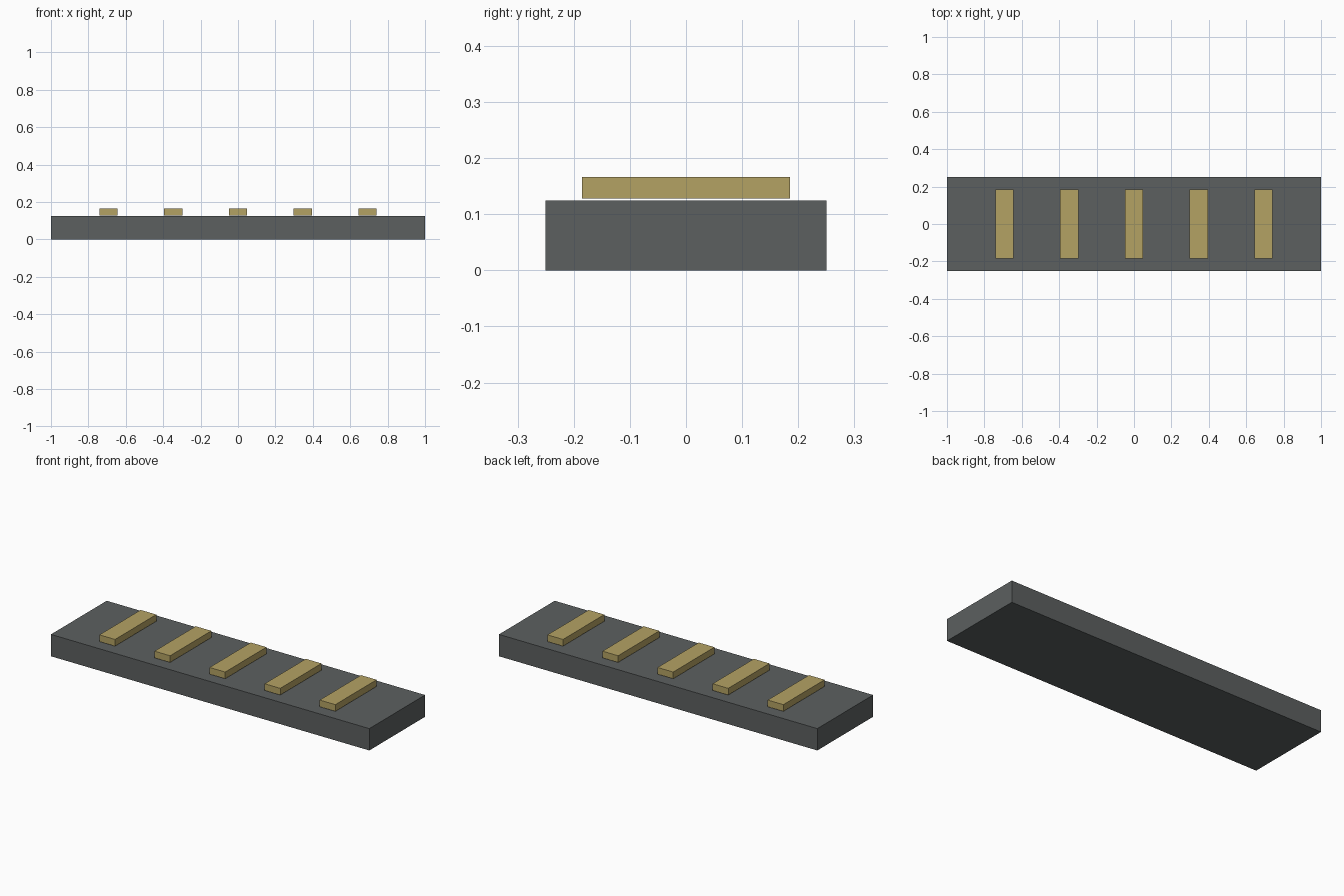
import bpy

if "Cube" in bpy.data.objects:
    bpy.data.objects.remove(bpy.data.objects["Cube"])


def make_material(name, rgb):
    mat = bpy.data.materials.new(name)
    mat.diffuse_color = (*rgb, 1.0)
    mat.use_nodes = True
    mat.node_tree.nodes["Principled BSDF"].inputs["Base Color"].default_value = mat.diffuse_color
    return mat


def add_box(name, centre, size, mat):
    bpy.ops.mesh.primitive_cube_add(size=1, location=centre)
    obj = bpy.context.object
    obj.name = name
    obj.scale = size
    bpy.ops.object.transform_apply(location=False, rotation=False, scale=True)
    obj.data.materials.append(mat)
    return obj


grey = make_material("dark_grey", (0.107, 0.117, 0.117))
tan = make_material("brass_tan", (0.456, 0.361, 0.127))

# Flat slab
BASE_H = 0.124
add_box("base_slab", (0, 0, BASE_H / 2), (2.0, 0.5, BASE_H), grey)

# Row of evenly spaced bars hovering just above the slab
BAR_BOTTOM, BAR_TOP = 0.128, 0.166
SPACING = 0.346
for i in range(5):
    add_box(f"cross_bar_{i + 1}",
            ((i - 2) * SPACING, 0, (BAR_BOTTOM + BAR_TOP) / 2),
            (0.098, 0.37, BAR_TOP - BAR_BOTTOM), tan)
